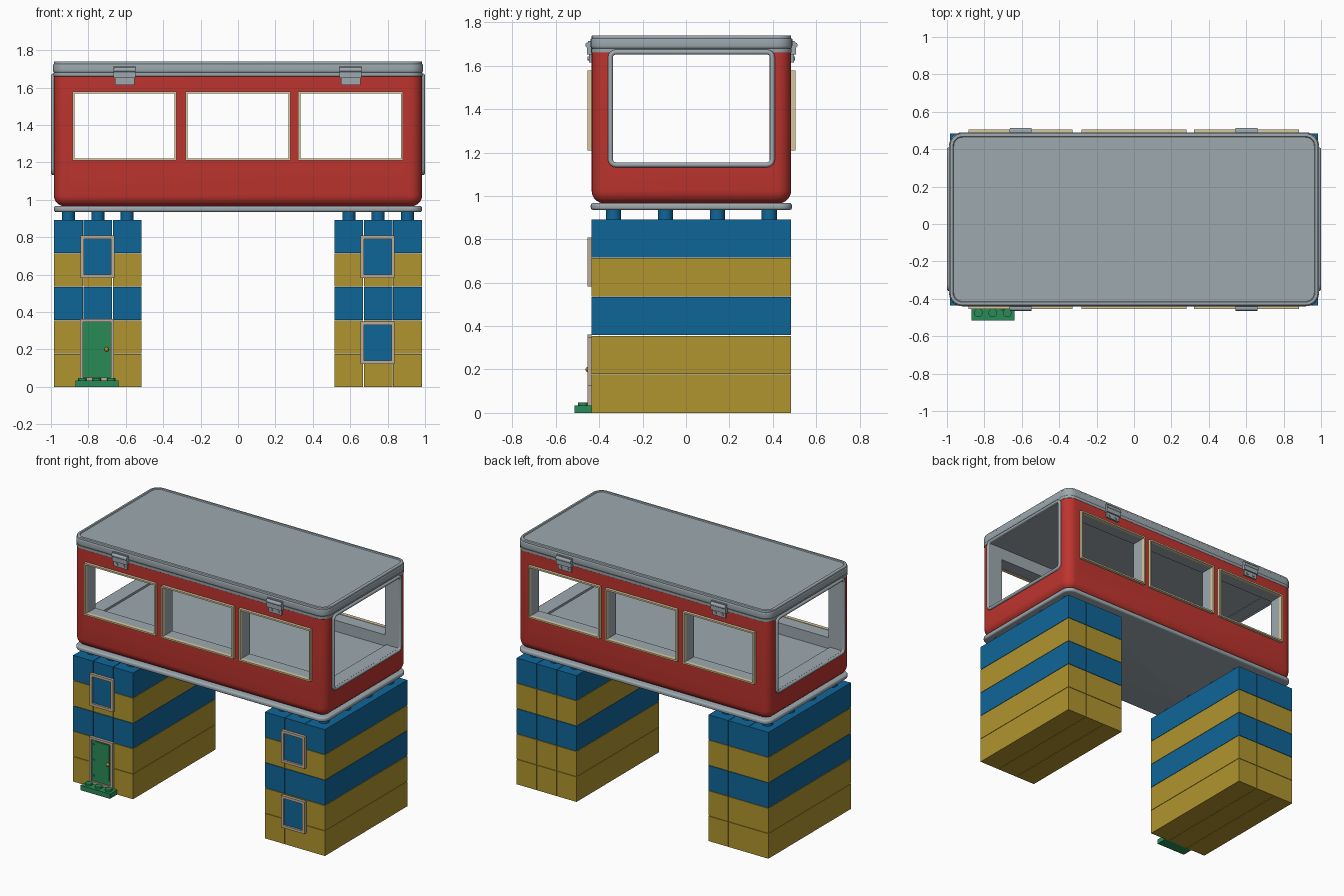
import bpy, bmesh, math
from mathutils import Matrix, Vector

if "Cube" in bpy.data.objects:
    bpy.data.objects.remove(bpy.data.objects["Cube"], do_unlink=True)


def material(name, *srgb):
    lin = [(c / 255 / 12.92 if c < 11 else ((c / 255 + 0.055) / 1.055) ** 2.4) for c in srgb]
    m = bpy.data.materials.new(name)
    m.use_nodes = True
    m.diffuse_color = (*lin, 1)
    m.node_tree.nodes["Principled BSDF"].inputs["Base Color"].default_value = (*lin, 1)
    return m


RED = material("red", 190, 52, 46)
GREY = material("light grey", 157, 169, 175)
GOLD = material("mustard", 176, 148, 46)
BLUE = material("blue", 15, 102, 153)
GREEN = material("green", 40, 138, 86)
CREAM = material("cream", 216, 201, 158)
TAUPE = material("taupe", 190, 172, 150)
BRASS = material("brass", 190, 135, 40)

FRONT, BACK = -0.435, 0.485   # faces of the towers and the cabin
MID = (FRONT + BACK) / 2
SIDE = 0.985


def finish(name, bm, mats, smooth=False):
    bmesh.ops.recalc_face_normals(bm, faces=bm.faces)
    mesh = bpy.data.meshes.new(name)
    bm.to_mesh(mesh)
    bm.free()
    for m in mats:
        mesh.materials.append(m)
    ob = bpy.data.objects.new(name, mesh)
    bpy.context.collection.objects.link(ob)
    if smooth:
        smooth_shade(ob)
    return ob


def smooth_shade(ob):
    bpy.ops.object.select_all(action='DESELECT')
    ob.select_set(True)
    bpy.context.view_layer.objects.active = ob
    bpy.ops.object.shade_smooth_by_angle(angle=math.radians(35))


def add_box(bm, lo, hi):
    lo, hi = Vector(lo), Vector(hi)
    mat = Matrix.Translation((lo + hi) / 2) @ Matrix.Diagonal((*(hi - lo), 1))
    bmesh.ops.create_cube(bm, size=1, matrix=mat)


def box(name, lo, hi, mat):
    bm = bmesh.new()
    add_box(bm, lo, hi)
    return finish(name, bm, [mat])


def add_cylinder(bm, at, r, h, axis='Z'):
    rot = Matrix.Rotation(math.pi / 2, 4, 'X') if axis == 'Y' else Matrix()
    bmesh.ops.create_cone(bm, cap_ends=True, segments=20, radius1=r, radius2=r,
                          depth=h, matrix=Matrix.Translation(at) @ rot)


def slab(name, lo, hi, corner, top, bottom, mats, recess=0):
    """Box with rounded vertical corners, rounded rims and an optional sunken top."""
    bm = bmesh.new()
    add_box(bm, lo, hi)
    upright = [e for e in bm.edges if abs(e.verts[0].co.z - e.verts[1].co.z) > 1e-4]
    bmesh.ops.bevel(bm, geom=upright, offset=corner, segments=6, profile=0.5, affect='EDGES')
    for z, r in ((hi[2], top), (lo[2], bottom)):
        if r:
            rim = [e for e in bm.edges if all(abs(v.co.z - z) < 1e-5 for v in e.verts)]
            bmesh.ops.bevel(bm, geom=rim, offset=r, segments=5, profile=0.5, affect='EDGES')
    if recess:
        bm.normal_update()
        lid = max(bm.faces, key=lambda f: (round(f.calc_center_median().z, 4), f.calc_area()))
        for t, d in ((0.012, 0), (0.004, -recess)):
            bmesh.ops.inset_region(bm, faces=[lid], thickness=t, depth=d)
    return finish(name, bm, mats, True)


def frame(name, x0, x1, z0, z1, t, y0, y1, mat):
    """Rectangular frame facing along y."""
    bm = bmesh.new()
    add_box(bm, (x0, y0, z0), (x0 + t, y1, z1))
    add_box(bm, (x1 - t, y0, z0), (x1, y1, z1))
    add_box(bm, (x0 + t, y0, z0), (x1 - t, y1, z0 + t))
    add_box(bm, (x0 + t, y0, z1 - t), (x1 - t, y1, z1))
    return finish(name, bm, [mat])


# Brick towers with studs
PITCH, GAP, WIDTH = 0.179, 0.0015, 0.157
layers = [GOLD, GOLD, BLUE, GOLD, BLUE]
for label, left in (("right", -SIDE), ("left", SIDE - 3 * WIDTH)):
    for i, mat in enumerate(layers):
        bm = bmesh.new()
        for c in range(3):
            x = left + c * WIDTH
            add_box(bm, (x + GAP, FRONT, i * PITCH),
                    (x + WIDTH - GAP, BACK, (i + 1) * PITCH - 2 * GAP))
        finish(f"{label}_tower_layer_{i + 1}", bm, [mat])
    bm = bmesh.new()
    for c in range(3):
        for r in range(4):
            add_cylinder(bm, (left + (c + 0.5) * WIDTH, MID + (r - 1.5) * 0.239, 0.912), 0.035, 0.05)
    finish(f"{label}_tower_studs", bm, [BLUE], True)

# Tower windows
for label, x, z0 in (("right_upper", -0.751, 0.583), ("left_upper", 0.747, 0.583),
                     ("left_lower", 0.747, 0.123)):
    frame(label + "_window_frame", x - 0.091, x + 0.091, z0, z0 + 0.226, 0.018,
          FRONT - 0.02, FRONT, TAUPE)
    box(label + "_window_pane", (x - 0.075, FRONT - 0.006, z0 + 0.015),
        (x + 0.075, FRONT, z0 + 0.211), BLUE)

# Door with raised panel, hinges and knob
DX = -0.755
frame("door_frame", DX - 0.091, DX + 0.091, 0.035, 0.362, 0.016, FRONT - 0.02, FRONT, TAUPE)
box("door", (DX - 0.077, FRONT - 0.008, 0.05), (DX + 0.077, FRONT, 0.348), GREEN)
box("door_panel", (DX - 0.045, FRONT - 0.012, 0.08), (DX + 0.06, FRONT - 0.007, 0.335), GREEN)
bm = bmesh.new()
for z in (0.09, 0.2, 0.31):
    add_cylinder(bm, (DX - 0.062, FRONT - 0.01, z), 0.006, 0.008, 'Y')
finish("door_hinges", bm, [GREEN], True)
bm = bmesh.new()
bmesh.ops.create_uvsphere(bm, u_segments=12, v_segments=8, radius=0.012,
                          matrix=Matrix.Translation((DX + 0.052, FRONT - 0.016, 0.2)))
finish("door_knob", bm, [BRASS], True)

# Doorstep
box("doorstep", (DX - 0.115, FRONT - 0.08, 0), (DX + 0.115, FRONT, 0.034), GREEN)
bm = bmesh.new()
for i in (-1, 0, 1):
    add_cylinder(bm, (DX + i * 0.077, FRONT - 0.04, 0.038), 0.023, 0.018)
finish("doorstep_studs", bm, [GREEN], True)

# Base plate, cabin shell and lid
slab("base_plate", (-SIDE, FRONT - 0.004, 0.935), (SIDE, BACK + 0.004, 0.967),
     0.06, 0.012, 0.012, [GREY])
shell = slab("cabin_shell", (-SIDE, FRONT, 0.965), (SIDE, BACK, 1.67), 0.065, 0, 0.06, [RED, GREY])
slab("lid", (-SIDE - 0.004, FRONT - 0.005, 1.675), (SIDE + 0.004, BACK + 0.005, 1.726),
     0.07, 0.006, 0.018, [GREY])
slab("lid_lip", (-SIDE, FRONT, 1.72), (SIDE, BACK, 1.74), 0.068, 0.005, 0.004, [GREY], 0.006)
slab("lid_seat", (-SIDE - 0.002, FRONT - 0.002, 1.66), (SIDE + 0.002, BACK + 0.002, 1.68),
     0.067, 0, 0.003, [GREY])

# Hollow out the cabin and cut its openings, leaving grey inner faces
windows = [(-0.885, -0.328), (-0.282, 0.28), (0.322, 0.883)]
Z0, Z1 = 1.21, 1.578
cuts = [((-0.888, -0.34, 1.14), (0.888, 0.39, 1.658)),
        ((-1.2, -0.337, 1.155), (1.2, 0.384, 1.655))]
cuts += [((a + 0.008, -0.8, Z0 + 0.008), (b - 0.008, 0.8, Z1 - 0.008)) for a, b in windows]
for lo, hi in cuts:
    cutter = box("cabin_cutter", lo, hi, RED)
    cutter.data.materials.append(GREY)
    for p in cutter.data.polygons:
        p.material_index = 1
    cutter.hide_render = True
    mod = shell.modifiers.new("opening", 'BOOLEAN')
    mod.operation, mod.solver, mod.object = 'DIFFERENCE', 'EXACT', cutter
    bpy.context.view_layer.objects.active = shell
    bpy.ops.object.modifier_apply(modifier=mod.name)
    bpy.data.objects.remove(cutter, do_unlink=True)
smooth_shade(shell)

# Cabin side window frames
for side, y0, y1 in (("front", FRONT - 0.02, FRONT + 0.005), ("back", BACK - 0.005, BACK + 0.02)):
    for i, (a, b) in enumerate(windows):
        frame(f"{side}_cabin_window_frame_{i + 1}", a, b, Z0, Z1, 0.011, y0, y1, CREAM)

# Rounded frames around the end openings
for label, s in (("left", 1), ("right", -1)):
    curve = bpy.data.curves.new(label + "_end_frame", 'CURVE')
    curve.dimensions = '3D'
    curve.bevel_depth, curve.bevel_resolution = 0.012, 3
    pts, r = [], 0.025
    for k, (cy, cz) in enumerate(((0.373, 1.638), (-0.323, 1.638), (-0.323, 1.168), (0.373, 1.168))):
        for j in range(5):
            a = (k + j / 4) * math.pi / 2
            pts.append((s * 0.988, cy + r * math.cos(a), cz + r * math.sin(a)))
    spline = curve.splines.new('POLY')
    spline.points.add(len(pts) - 1)
    for p, co in zip(spline.points, pts):
        p.co = (*co, 1)
    spline.use_cyclic_u = True
    curve.materials.append(GREY)
    bpy.context.collection.objects.link(bpy.data.objects.new(label + "_end_frame", curve))

# Lid latches, with rivets and a rolled upper edge
for side, y, s in (("front", FRONT, -1), ("back", BACK, 1)):
    for label, x in (("right", -0.606), ("left", 0.602)):
        bm = bmesh.new()
        for w, depth, z0, z1 in ((0.052, 0.012, 1.615, 1.66), (0.059, 0.022, 1.652, 1.7),
                                 (0.059, 0.016, 1.695, 1.714)):
            ys = sorted((y, y + s * depth))
            add_box(bm, (x - w, ys[0], z0), (x + w, ys[1], z1))
        bmesh.ops.create_cone(bm, cap_ends=True, segments=16, radius1=0.013, radius2=0.013, depth=0.116,
                              matrix=Matrix.Translation((x, y + s * 0.016, 1.695)) @ Matrix.Rotation(math.pi / 2, 4, 'Y'))
        for dx in (-0.027, 0.027):
            add_cylinder(bm, (x + dx, y + s * 0.013, 1.633), 0.009, 0.01, 'Y')
        finish(f"{side}_{label}_latch", bm, [GREY], True)
